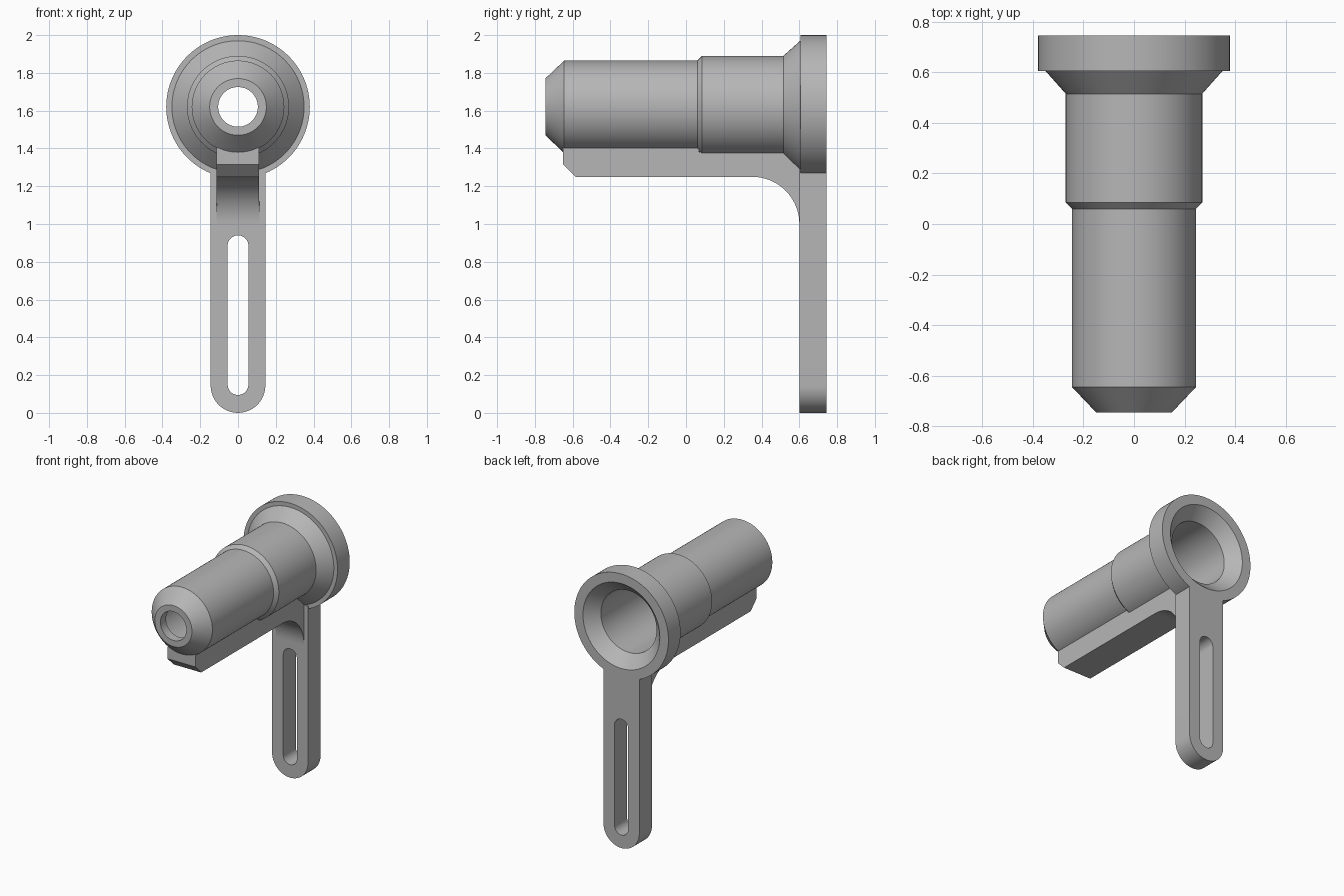
import bpy
import bmesh
from math import pi, sin, cos, radians
from mathutils import Matrix

old = bpy.data.objects.get("Cube")
if old:
    bpy.data.objects.remove(old, do_unlink=True)

AXIS_Z = 1.62
SEGMENTS = 96

grey = bpy.data.materials.new("plain grey")
grey.use_nodes = True
colour = (0.47, 0.47, 0.47, 1)
grey.diffuse_color = colour
grey.node_tree.nodes["Principled BSDF"].inputs["Base Color"].default_value = colour


def finish(name, mesh):
    mesh.materials.clear()
    mesh.materials.append(grey)
    obj = bpy.data.objects.new(name, mesh)
    bpy.context.collection.objects.link(obj)
    bpy.ops.object.select_all(action='DESELECT')
    obj.select_set(True)
    bpy.context.view_layer.objects.active = obj
    bpy.ops.object.shade_smooth_by_angle(angle=radians(25))
    return obj


def arc(cx, cy, r, start, end, steps=24):
    angles = [radians(start + (end - start) * i / steps) for i in range(steps + 1)]
    return [(cx + r * cos(a), cy + r * sin(a)) for a in angles]


def extrude_outline(name, loops, thickness, matrix):
    """Fill 2D loops (inner loops become holes) and give them thickness."""
    curve = bpy.data.curves.new(name + " outline", 'CURVE')
    curve.dimensions = '2D'
    curve.fill_mode = 'BOTH'
    curve.extrude = thickness / 2
    for points in loops:
        spline = curve.splines.new('POLY')
        spline.points.add(len(points) - 1)
        for p, (u, v) in zip(spline.points, points):
            p.co = (u, v, 0, 1)
        spline.use_cyclic_u = True
    temp = bpy.data.objects.new("outline helper", curve)
    bpy.context.collection.objects.link(temp)
    graph = bpy.context.evaluated_depsgraph_get()
    mesh = bpy.data.meshes.new_from_object(temp.evaluated_get(graph))
    bpy.data.objects.remove(temp, do_unlink=True)
    mesh.transform(matrix)
    bm = bmesh.new()
    bm.from_mesh(mesh)
    bmesh.ops.remove_doubles(bm, verts=bm.verts, dist=0.0002)
    bmesh.ops.recalc_face_normals(bm, faces=bm.faces)
    bm.to_mesh(mesh)
    bm.free()
    return finish(name, mesh)


# Hollow stepped barrel with flared rim: closed (y, radius) profile, lathed
profile = [
    (-0.745, 0.15), (-0.645, 0.245), (0.06, 0.245), (0.085, 0.27),
    (0.515, 0.27), (0.605, 0.35), (0.605, 0.38), (0.745, 0.38),
    (0.745, 0.31), (0.66, 0.225), (0.085, 0.225), (0.06, 0.20),
    (-0.60, 0.20), (-0.68, 0.105), (-0.745, 0.105),
]
bm = bmesh.new()
rings = []
for i in range(SEGMENTS):
    a = 2 * pi * i / SEGMENTS
    rings.append([bm.verts.new((r * sin(a), y, AXIS_Z + r * cos(a))) for y, r in profile])
for i, ring in enumerate(rings):
    after = rings[(i + 1) % SEGMENTS]
    for j in range(len(profile)):
        k = (j + 1) % len(profile)
        bm.faces.new((ring[j], ring[k], after[k], after[j]))
bmesh.ops.recalc_face_normals(bm, faces=bm.faces)
barrel_mesh = bpy.data.meshes.new("barrel")
bm.to_mesh(barrel_mesh)
bm.free()
finish("barrel", barrel_mesh)

# Slotted mounting arm with a rounded foot
arm = arc(0, 0.145, 0.145, 180, 360) + [(0.145, 1.29), (-0.145, 1.29)]
slot = arc(0, 0.15, 0.055, 180, 360) + arc(0, 0.885, 0.055, 0, 180)
extrude_outline("slotted_arm", [arm, slot], 0.145,
                Matrix.Translation((0, 0.6725, 0)) @ Matrix.Rotation(pi / 2, 4, 'X'))

# Rib under the barrel, chamfered at the tip and curving down into the arm
rib = [(-0.65, 1.405), (-0.65, 1.315), (-0.585, 1.25)]
rib += arc(0.35, 1.0, 0.25, 90, 0)
rib += [(0.62, 1.0), (0.62, 1.38), (0.07, 1.38), (0.07, 1.405)]
extrude_outline("support_rib", [rib], 0.225,
                Matrix.Rotation(pi / 2, 4, 'Z') @ Matrix.Rotation(pi / 2, 4, 'X'))
